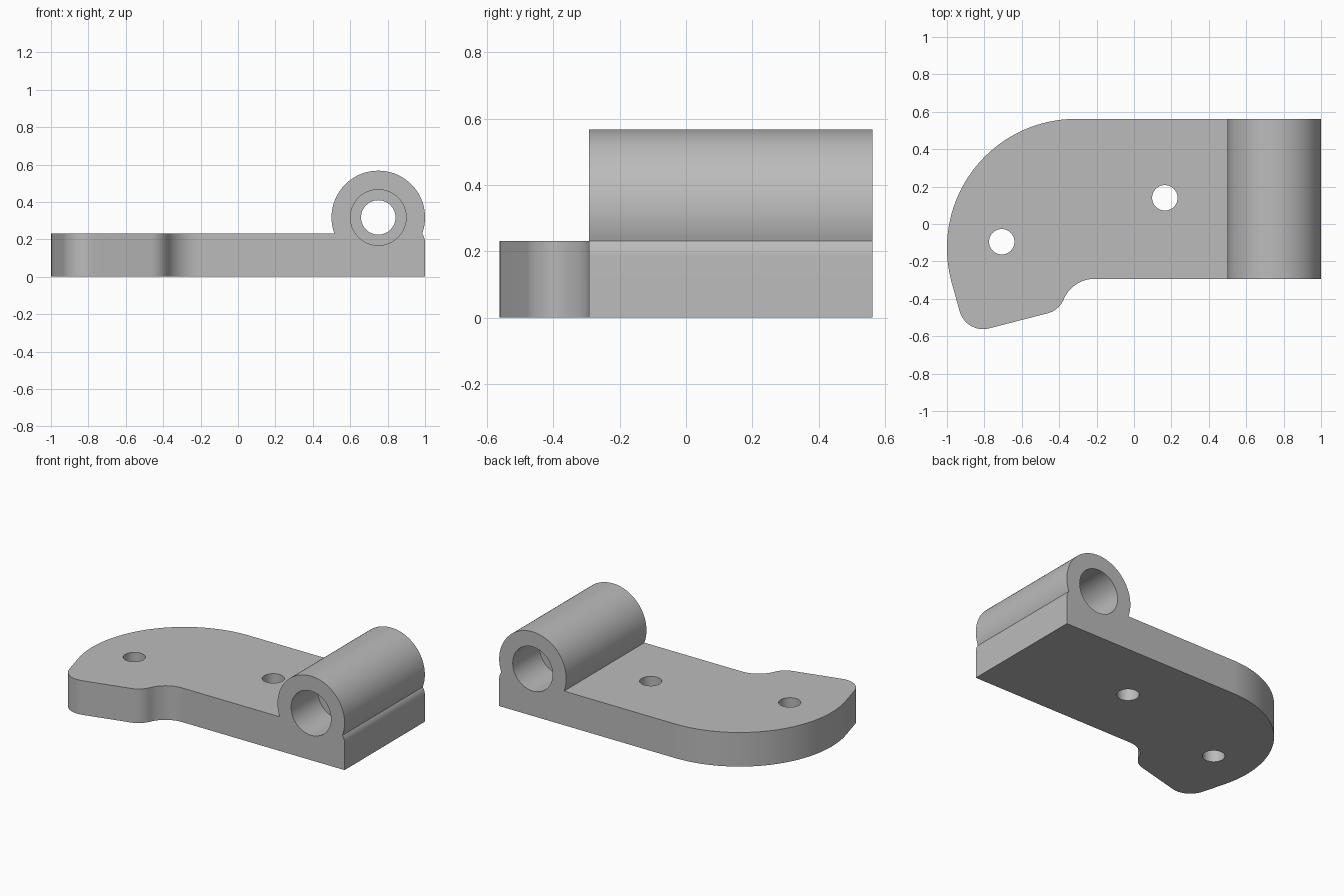
import bpy
import bmesh
from math import radians, cos, sin, sqrt, asin, degrees

cube = bpy.data.objects.get("Cube")
if cube:
    bpy.data.objects.remove(cube, do_unlink=True)

grey = bpy.data.materials.new("plain_grey")
grey.use_nodes = True
COLOUR = (0.50, 0.50, 0.50, 1)
grey.diffuse_color = COLOUR
grey.node_tree.nodes["Principled BSDF"].inputs["Base Color"].default_value = COLOUR

FRONT, BACK = -0.293, 0.562      # straight edges of the plate
THICK = 0.23                     # plate thickness
AXIS_X, AXIS_Z, BARREL_R = 0.75, 0.317, 0.25


def arc(cx, cy, r, start, end, steps):
    """Points along an arc, angles in degrees."""
    angles = [radians(start + (end - start) * i / steps) for i in range(steps + 1)]
    return [(cx + r * cos(a), cy + r * sin(a)) for a in angles]


def prism(name, profile, place, offset):
    """Extrude a closed 2D profile; place maps its points into space."""
    bm = bmesh.new()
    face = bm.faces.new([bm.verts.new(place(u, v)) for u, v in profile])
    result = bmesh.ops.extrude_face_region(bm, geom=[face])
    verts = [e for e in result["geom"] if isinstance(e, bmesh.types.BMVert)]
    bmesh.ops.translate(bm, verts=verts, vec=offset)
    bmesh.ops.recalc_face_normals(bm, faces=bm.faces)
    mesh = bpy.data.meshes.new(name)
    bm.to_mesh(mesh)
    bm.free()
    mesh.materials.append(grey)
    obj = bpy.data.objects.new(name, mesh)
    bpy.context.collection.objects.link(obj)
    return obj


def upright(name, profile, z0, z1):
    return prism(name, profile, lambda u, v: (u, v, z0), (0, 0, z1 - z0))


def lengthwise(name, profile, y0, y1):
    return prism(name, profile, lambda u, v: (u, y0, v), (0, y1 - y0, 0))


def circle(cx, cy, r, sides=64):
    return arc(cx, cy, r, 0, 360, sides)[:-1]


def combine(target, tool, operation):
    mod = target.modifiers.new(tool.name, "BOOLEAN")
    mod.operation = operation
    mod.solver = "EXACT"
    mod.object = tool
    bpy.context.view_layer.objects.active = target
    bpy.ops.object.modifier_apply(modifier=mod.name)
    bpy.data.objects.remove(tool, do_unlink=True)


# Plate outline: large rounded end, tilted toe, S-shaped step to the front edge
step_x, step_r, toe_r, step_angle = -0.21, 0.18, 0.13, 157
step_y = FRONT - step_r
reach = step_r + toe_r
toe_x = step_x + reach * cos(radians(step_angle))
toe_y = step_y + reach * sin(radians(step_angle))
outline = [(AXIS_X, BACK)]
outline += arc(-0.31, BACK - 0.69, 0.69, 90, 195, 48)
outline += arc(-0.807, -0.432, toe_r, 195, 285, 16)
outline += arc(toe_x, toe_y, toe_r, -75, step_angle - 180, 12)
outline += arc(step_x, step_y, step_r, step_angle, 90, 14)[1:]
outline += [(AXIS_X, FRONT)]
bracket = upright("hinge_bracket", outline, 0, THICK)

# Hinge barrel on its foot, with a small rolled edge along the outer side
drop = THICK - AXIS_Z
meet = degrees(asin(drop / BARREL_R))
notch = AXIS_X + sqrt(BARREL_R ** 2 - drop ** 2)
roll_r = 0.08
roll = degrees(asin(sqrt(1 - ((roll_r - 1 + notch) / roll_r) ** 2)))
knuckle = [(AXIS_X, 0), (1, 0)]
knuckle += arc(1 - roll_r, THICK - roll_r * sin(radians(roll)), roll_r, 0, roll, 6)
knuckle += arc(AXIS_X, AXIS_Z, BARREL_R, meet, 180 - meet, 64)[1:]
knuckle += [(AXIS_X - 0.2, THICK - 0.05)]
combine(bracket, lengthwise("barrel", knuckle, FRONT, BACK), "UNION")

# Through bore, with a wider counterbore at each end
DEPTH = 0.285
for name, r, y0, y1 in (
    ("through_bore", 0.092, FRONT - 0.1, BACK + 0.1),
    ("front_counterbore", 0.149, FRONT - 0.1, FRONT + DEPTH),
    ("back_counterbore", 0.149, BACK - DEPTH, BACK + 0.1),
):
    cutter = lengthwise(name, circle(AXIS_X, AXIS_Z, r), y0, y1)
    combine(bracket, cutter, "DIFFERENCE")

# Two screw holes through the plate
for x, y in ((0.165, 0.14), (-0.707, -0.095)):
    cutter = upright("screw_hole", circle(x, y, 0.068, 48), -0.1, THICK + 0.1)
    combine(bracket, cutter, "DIFFERENCE")

# Merge coplanar faces, then smooth the curved walls
bm = bmesh.new()
bm.from_mesh(bracket.data)
bmesh.ops.remove_doubles(bm, verts=bm.verts, dist=0.0002)
bmesh.ops.dissolve_limit(bm, angle_limit=radians(0.2), verts=bm.verts, edges=bm.edges)
bm.to_mesh(bracket.data)
bm.free()
bpy.ops.object.select_all(action="DESELECT")
bracket.select_set(True)
bpy.context.view_layer.objects.active = bracket
bpy.ops.object.shade_smooth_by_angle(angle=radians(25))
